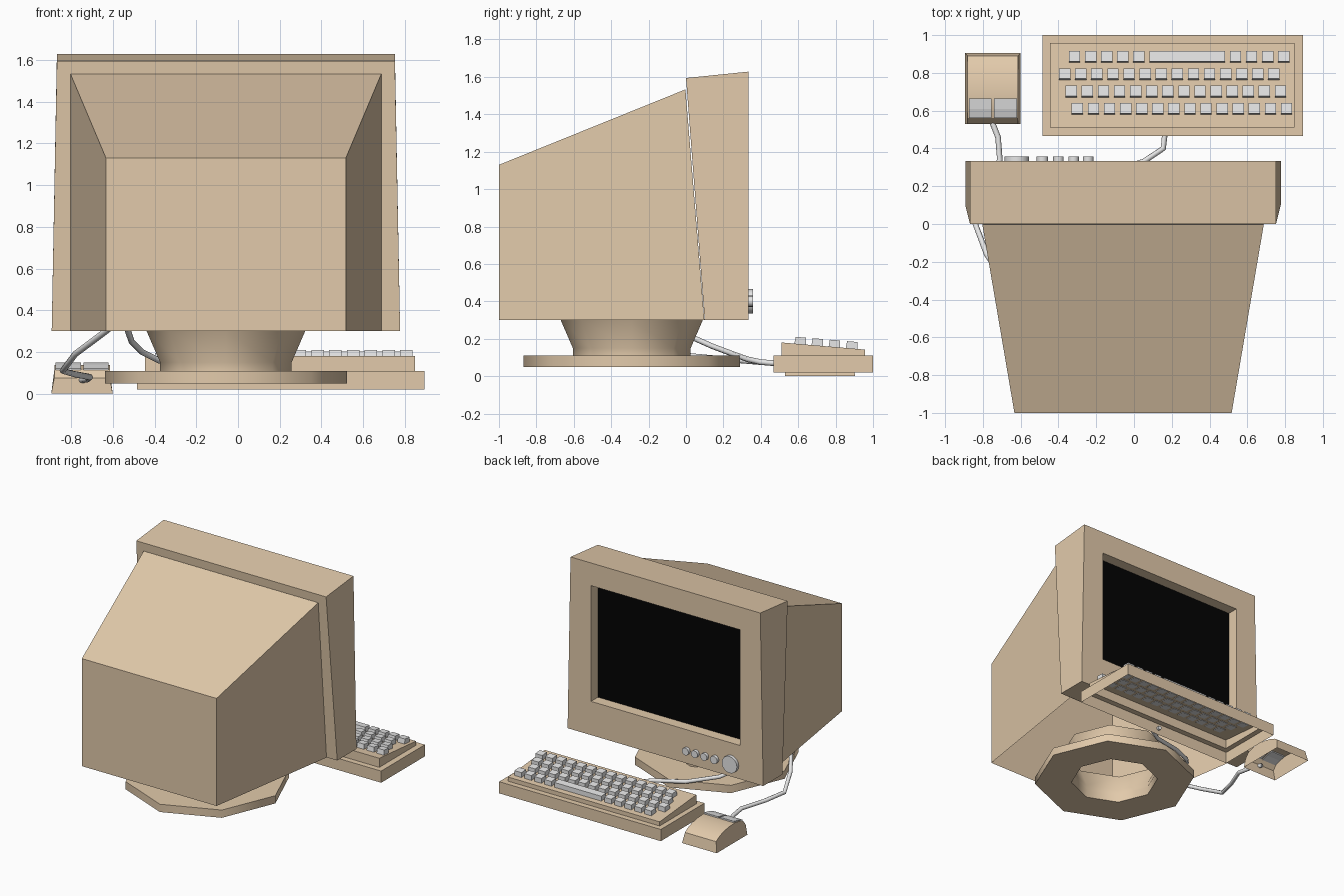
import bpy, bmesh, math

if "Cube" in bpy.data.objects:
    bpy.data.objects.remove(bpy.data.objects["Cube"])


def material(name, color):
    m = bpy.data.materials.new(name)
    m.diffuse_color = (*color, 1)
    m.use_nodes = True
    m.node_tree.nodes["Principled BSDF"].inputs["Base Color"].default_value = m.diffuse_color
    return m


TAN = material("beige plastic", (0.76, 0.59, 0.405))
GREY = material("light grey plastic", (0.80, 0.80, 0.80))
BLACK = material("black glass", (0.001, 0.001, 0.001))
CX = -0.058    # centre line of the monitor


def skin(name, loops, mat, caps=(True, True), smooth=None, open_below=False):
    """Bridge matching closed loops of points into one surface."""
    bm = bmesh.new()
    rings = [[bm.verts.new(p) for p in loop] for loop in loops]
    n = len(rings[0])
    for a, b in zip(rings, rings[1:]):
        for i in range(n):
            j = (i + 1) % n
            bm.faces.new((a[i], a[j], b[j], b[i]))
    if caps[0]:
        bm.faces.new(rings[0][::-1])
    if caps[1]:
        bm.faces.new(rings[-1])
    bmesh.ops.recalc_face_normals(bm, faces=bm.faces)
    if open_below:
        down = [f for f in bm.faces if f.normal.z < -0.9]
        bmesh.ops.delete(bm, geom=down, context='FACES')
    me = bpy.data.meshes.new(name)
    bm.to_mesh(me)
    bm.free()
    me.materials.append(mat)
    if smooth:
        me.shade_smooth()
        me.set_sharp_from_angle(angle=math.radians(smooth))
    ob = bpy.data.objects.new(name, me)
    bpy.context.collection.objects.link(ob)
    return ob


def upright(hw_low, hw_top, y_low, y_top, z_low, z_top):
    """Rectangle facing along y, centred on the monitor."""
    return [(CX - hw_low, y_low, z_low), (CX + hw_low, y_low, z_low),
            (CX + hw_top, y_top, z_top), (CX - hw_top, y_top, z_top)]


def flat(x0, x1, y0, y1, z0, z1):
    """Rectangle in plan, height z0 at y0 and z1 at y1."""
    return [(x0, y0, z0), (x1, y0, z0), (x1, y1, z1), (x0, y1, z1)]


def circle(r, n, place):
    return [place(r * math.cos(2 * math.pi * i / n), r * math.sin(2 * math.pi * i / n))
            for i in range(n)]


# Monitor: rear housing (open underneath), bezel with recessed opening, screen
skin("monitor_housing", [upright(.575, .575, -1, -1, .30, 1.13),
                         upright(.745, .745, .098, -.003, .30, 1.533)], TAN, open_below=True)
skin("screen_bezel", [upright(.835, .81, .10, 0, .30, 1.594),
                      upright(.835, .81, .334, .334, .30, 1.628),
                      upright(.635, .635, .334, .334, .56, 1.453),
                      upright(.635, .635, .249, .249, .56, 1.453)], TAN, caps=(True, False))
skin("screen", [upright(.635, .635, .249, .249, .56, 1.453)], BLACK, caps=(False, True))

# Control knobs under the screen
for k, (x, r) in enumerate([(-.62, .065), (-.485, .03), (-.40, .028), (-.32, .028), (-.243, .028)]):
    skin(f"knob_{k}", [circle(r, 16, lambda a, b, y=y: (x + a, y, .40 + b))
                       for y in (.33, .357)], GREY, smooth=40)

# Eight-sided hollow stand: flared neck and foot ring, open through the middle
profile = [(.38, .30), (.315, .15), (.315, .11), (.58, .11), (.58, .05), (.315, .05), (.312, .112)]
skin("monitor_stand", [circle(r, 8, lambda a, b, z=z: (CX + a, -.29 + b, z))
                       for r, z in profile], TAN, caps=(False, False), smooth=50)

# Keyboard case, open underneath
skin("keyboard_case", [flat(-.485, .895, .467, 1, .02, .02),
                       flat(-.485, .895, .467, 1, .11, .11),
                       flat(-.445, .849, .51, .957, .11, .11),
                       flat(-.445, .849, .51, .957, .18, .142)], TAN, caps=(False, True))


# Keys: upright sides, slanted front
def key(name, x0, x1, yc):
    def z(y, h):
        return .18 - .085 * (y - .51) + h
    loops = []
    for front, h in ((0, -.004), (.007, .037)):
        y0, y1 = yc - .032 + front, yc + .03
        loops.append(flat(x0, x1, y0, y1, z(y0, h), z(y1, h)))
    skin(name, loops, GREY)


PITCH, KEY = .0852, .06
for row, (yc, start) in enumerate([(.611, -.33), (.702, -.362), (.794, -.397), (.886, -.345)]):
    for i in range(14):
        x = start + i * PITCH
        if row == 3 and 5 <= i <= 9:
            if i == 5:
                key("space_bar", x, x + 4 * PITCH + KEY, yc)
            continue
        key(f"key_{row}_{i}", x, x + KEY, yc)

# Mouse: arched shell, open underneath
MX = -.7475
arch = [(.53, 0), (.53, .075), (.56, .113), (.61, .13), (.665, .138), (.74, .134),
        (.81, .12), (.86, .1), (.89, .08), (.905, 0)]


def mouse_side(s):
    return [(MX + s * (.133 if z else .1475), y, z) for y, z in arch]


skin("mouse_body", [mouse_side(-1), mouse_side(1)], TAN, smooth=30, open_below=True)

# Mouse buttons
btn = [(.56, .105), (.56, .122), (.61, .139), (.665, .149), (.665, .13), (.61, .122)]
for side, x0, x1 in (("left", MX - .127, MX - .006), ("right", MX + .006, MX + .127)):
    skin(f"mouse_button_{side}", [[(x, y, z) for y, z in btn] for x in (x0, x1)], GREY)


# Cables
def cable(name, pts):
    cu = bpy.data.curves.new(name, 'CURVE')
    cu.dimensions = '3D'
    cu.bevel_depth = .015
    cu.bevel_resolution = 2
    cu.use_fill_caps = True
    sp = cu.splines.new('POLY')
    sp.points.add(len(pts) - 1)
    for p, co in zip(sp.points, pts):
        p.co = (*co, 1)
    cu.materials.append(GREY)
    bpy.context.collection.objects.link(bpy.data.objects.new(name, cu))


cable("mouse_cable", [(-.755, .55, .065), (-.72, .46, .07), (-.71, .34, .08), (-.79, .16, .095),
                      (-.84, 0, .11), (-.78, -.16, .19), (-.70, -.28, .25), (-.62, -.38, .31)])
cable("keyboard_cable", [(.165, .49, .068), (.155, .40, .075), (.05, .33, .09), (-.18, .26, .115),
                         (-.38, .14, .16), (-.46, .05, .20), (-.51, -.03, .25), (-.53, -.10, .31)])
